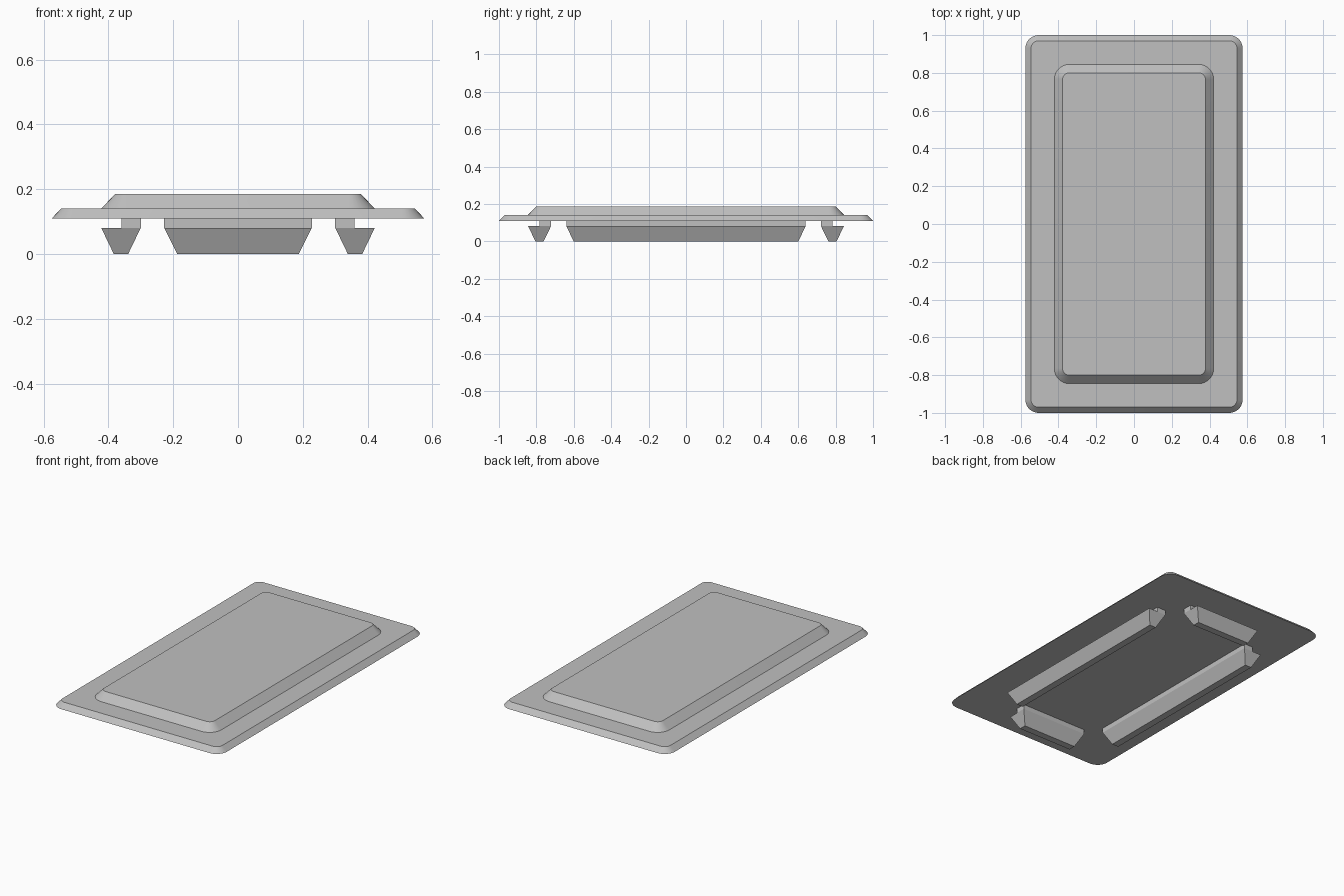
import bpy, bmesh, math

cube = bpy.data.objects.get("Cube")
if cube:
    bpy.data.objects.remove(cube)

grey = bpy.data.materials.new("light grey plastic")
grey.use_nodes = True
colour = (0.53, 0.53, 0.53, 1)
grey.diffuse_color = colour
grey.node_tree.nodes["Principled BSDF"].inputs["Base Color"].default_value = colour


def rounded(hx, hy, r, steps=8):
    """Outline of a rounded rectangle; a zero radius gives four corners."""
    if r == 0:
        return [(hx, hy), (-hx, hy), (-hx, -hy), (hx, -hy)]
    pts = []
    for q, (sx, sy) in enumerate([(1, 1), (-1, 1), (-1, -1), (1, -1)]):
        for i in range(steps + 1):
            a = math.pi / 2 * (q + i / steps)
            pts.append((sx * (hx - r) + r * math.cos(a), sy * (hy - r) + r * math.sin(a)))
    return pts


def loft(name, layers, centre=(0, 0)):
    """Closed solid through layers of (z, half x, half y, radius, x shift, y shift)."""
    bm = bmesh.new()
    rings = []
    for z, hx, hy, r, dx, dy in layers:
        rings.append([bm.verts.new((x + centre[0] + dx, y + centre[1] + dy, z))
                      for x, y in rounded(hx, hy, r)])
    bm.faces.new(rings[0][::-1])
    bm.faces.new(rings[-1])
    for low, high in zip(rings, rings[1:]):
        for i in range(len(low)):
            j = (i + 1) % len(low)
            bm.faces.new((low[i], low[j], high[j], high[i]))
    bmesh.ops.recalc_face_normals(bm, faces=bm.faces)
    mesh = bpy.data.meshes.new(name)
    bm.to_mesh(mesh)
    bm.free()
    mesh.materials.append(grey)
    obj = bpy.data.objects.new(name, mesh)
    bpy.context.collection.objects.link(obj)
    bpy.ops.object.select_all(action="DESELECT")
    obj.select_set(True)
    bpy.context.view_layer.objects.active = obj
    bpy.ops.object.shade_smooth_by_angle(angle=math.radians(30))
    return obj


# Flange and raised panel, both with bevelled rims
loft("flange", [(0.11, 0.575, 1.0, 0.07, 0, 0), (0.141, 0.545, 0.97, 0.04, 0, 0)])
loft("raised_panel", [(0.141, 0.422, 0.845, 0.08, 0, 0), (0.186, 0.378, 0.80, 0.035, 0, 0)])

# Snap clips: a tapered barb with a thin neck flush with its inner side
for side, s in (("left", 1), ("right", -1)):
    at = (s * 0.361, 0)
    loft(side + "_clip_barb", [(0, 0.022, 0.60, 0, 0, 0), (0.081, 0.061, 0.64, 0, 0, 0)], at)
    loft(side + "_clip_neck", [(0.081, 0.03, 0.64, 0, -s * 0.031, 0),
                               (0.11, 0.03, 0.64, 0, -s * 0.031, 0)], at)
for side, s in (("back", 1), ("front", -1)):
    at = (0, s * 0.783)
    loft(side + "_clip_barb", [(0, 0.187, 0.022, 0, 0, 0), (0.081, 0.228, 0.061, 0, 0, 0)], at)
    loft(side + "_clip_neck", [(0.081, 0.228, 0.03, 0, 0, -s * 0.031),
                               (0.11, 0.228, 0.03, 0, 0, -s * 0.031)], at)
